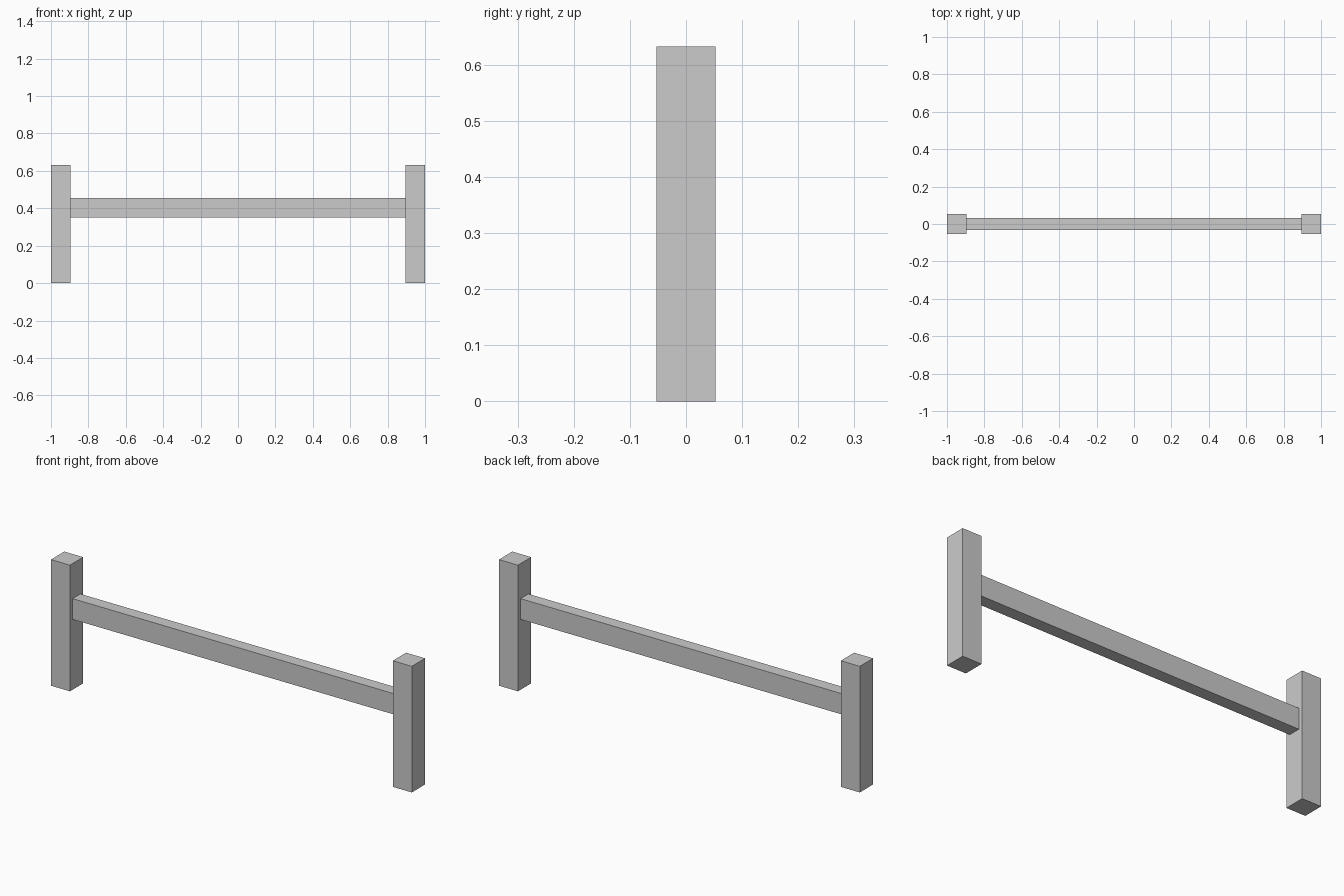
import bpy

if "Cube" in bpy.data.objects:
    bpy.data.objects.remove(bpy.data.objects["Cube"])


def box(name, lo, hi):
    # Axis-aligned box between two corners
    bpy.ops.mesh.primitive_cube_add(size=1, location=[(a + b) / 2 for a, b in zip(lo, hi)])
    ob = bpy.context.object
    ob.name = name
    ob.scale = [b - a for a, b in zip(lo, hi)]
    bpy.ops.object.transform_apply(location=False, rotation=False, scale=True)
    return ob


POST = 0.105     # square post width
HEIGHT = 0.632   # post height
INNER = 1 - POST

# Square end posts
box("left_post", (-1, -POST / 2, 0), (-INNER, POST / 2, HEIGHT))
box("right_post", (INNER, -POST / 2, 0), (1, POST / 2, HEIGHT))

# Horizontal rail between the posts
box("rail", (-INNER, -0.031, 0.352), (INNER, 0.031, 0.456))
